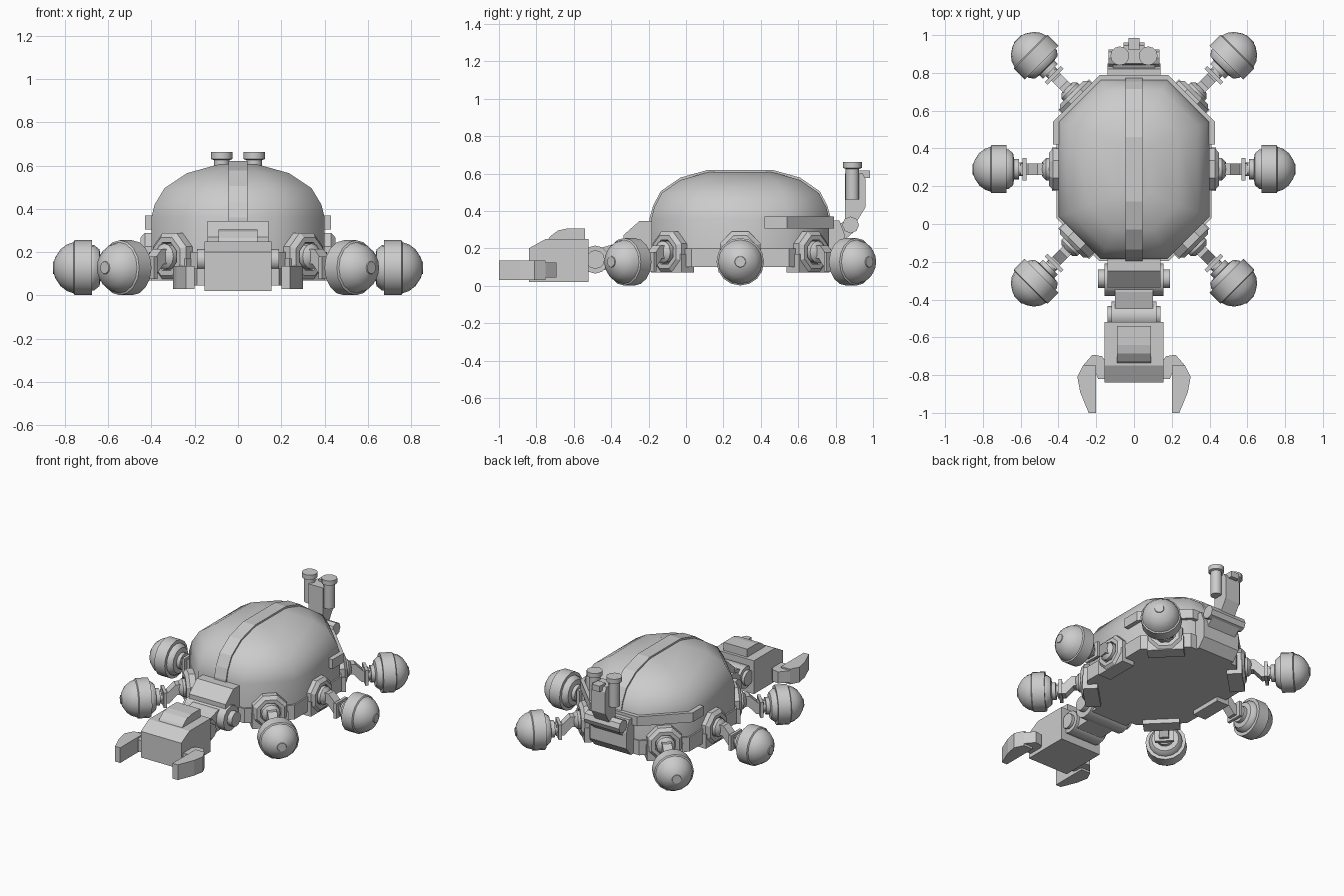
import bpy, bmesh, math
from mathutils import Matrix, Vector

CY = 0.29  # body centre along y


def finish(name, bm, mat=None, smooth=None):
    bmesh.ops.recalc_face_normals(bm, faces=bm.faces[:])
    if mat is not None:
        bm.transform(mat)
    me = bpy.data.meshes.new(name)
    bm.to_mesh(me)
    bm.free()
    ob = bpy.data.objects.new(name, me)
    bpy.context.collection.objects.link(ob)
    if smooth:
        bpy.ops.object.select_all(action='DESELECT')
        ob.select_set(True)
        bpy.context.view_layer.objects.active = ob
        bpy.ops.object.shade_smooth_by_angle(angle=math.radians(smooth))
    return ob


def loft(name, rings, mat=None, smooth=None):
    bm = bmesh.new()
    vs = [[bm.verts.new(p) for p in r] for r in rings]
    n = len(vs[0])
    for a, b in zip(vs, vs[1:]):
        for i in range(n):
            bm.faces.new((a[i], a[(i + 1) % n], b[(i + 1) % n], b[i]))
    bm.faces.new(vs[0])
    bm.faces.new(vs[-1])
    return finish(name, bm, mat, smooth)


def prism(name, pts, lo, hi, axis='x', mat=None):
    f = {'x': lambda a, b, t: (t, a, b), 'y': lambda a, b, t: (a, t, b),
         'z': lambda a, b, t: (a, b, t)}[axis]
    return loft(name, [[f(a, b, t) for a, b in pts] for t in (lo, hi)], mat)


def box(name, x0, x1, y0, y1, z0, z1, mat=None):
    return prism(name, [(x0, y0), (x1, y0), (x1, y1), (x0, y1)], z0, z1, 'z', mat)


def lathe(name, prof, cy=0, cz=0, n=16, mat=None, smooth=35, phase=0.0):
    """Revolve (x, radius) pairs around the x axis."""
    return loft(name, [[(x, cy + r * math.cos(phase + 2 * math.pi * i / n),
                         cz + r * math.sin(phase + 2 * math.pi * i / n)) for i in range(n)]
                       for x, r in prof], mat, smooth)


def octagon(hx, hy, c):
    return [(hx, CY - hy + c), (hx, CY + hy - c), (hx - c, CY + hy), (-hx + c, CY + hy),
            (-hx, CY + hy - c), (-hx, CY - hy + c), (-hx + c, CY - hy), (hx - c, CY - hy)]


# --- Body: smooth eight-sided dome, base ledge
dome = [(0.40, 0.475, 0.12), (0.40, 0.475, 0.36), (0.385, 0.46, 0.42), (0.34, 0.42, 0.495),
        (0.235, 0.32, 0.565), (0.08, 0.17, 0.608)]
loft("dome_shell", [[(x, y, z) for x, y in octagon(hx, hy, hx * 0.56)] for hx, hy, z in dome], smooth=50)
prism("base_ledge", octagon(0.41, 0.485, 0.225), 0.10, 0.20, 'z')

# Raised spine strip
prism("spine_strip", [(-0.195, 0.2), (-0.195, 0.36), (-0.175, 0.43), (-0.135, 0.505), (-0.03, 0.578),
                      (0.12, 0.62), (0.46, 0.62), (0.61, 0.578), (0.715, 0.505), (0.755, 0.43),
                      (0.775, 0.36), (0.775, 0.2)], -0.045, 0.045)

# Belt round the back half of the dome
belt = octagon(0.43, 0.5, 0.25)[1:5]
inner = octagon(0.385, 0.46, 0.22)[1:5]
prism("rear_belt", [(0.43, 0.42)] + belt + [(-0.43, 0.42), (-0.385, 0.42)] + inner[::-1] + [(0.385, 0.42)],
      0.305, 0.37, 'z')

# --- Six legs, modelled along +x from the body wall and then placed
wheel = [(0.19, 0.035), (0.21, 0.035), (0.21, 0.055), (0.235, 0.055), (0.24, 0.085), (0.265, 0.105),
         (0.275, 0.105), (0.275, 0.127), (0.355, 0.127), (0.36, 0.118), (0.39, 0.108), (0.42, 0.085),
         (0.443, 0.05), (0.45, 0.03), (0.455, 0.028)]


def leg(label, x, y, deg):
    m = Matrix.Translation((x, y, 0)) @ Matrix.Rotation(math.radians(deg), 4, 'Z')
    e = math.pi / 8
    lathe(label + "_mount", [(-0.05, 0.118), (0.03, 0.118), (0.05, 0.095), (0.05, 0.07), (0.03, 0.065)],
          0, 0.18, 8, m, None, e)
    box(label + "_mount_foot", -0.06, 0.035, -0.115, 0.115, 0.07, 0.17, m)
    lathe(label + "_socket", [(0.02, 0.06), (0.065, 0.06), (0.085, 0.04), (0.09, 0.02)], 0, 0.18, 12, m)
    # bent arm
    for_arm = [(0.06, 0.215), (0.11, 0.215), (0.16, 0.165), (0.20, 0.165),
               (0.20, 0.09), (0.15, 0.09), (0.10, 0.145), (0.06, 0.145)]
    prism(label + "_arm", for_arm, -0.03, 0.03, 'y', m)
    box(label + "_bracket", 0.17, 0.19, -0.06, 0.06, 0.075, 0.18, m)
    lathe(label + "_wheel", wheel, 0, 0.128, 16, m, 40)


for s, side in ((1, "right"), (-1, "left")):
    leg(side + "_front_leg", 0.295 * s, CY - 0.37, -45 if s > 0 else -135)
    leg(side + "_middle_leg", 0.40 * s, CY, 0 if s > 0 else 180)
    leg(side + "_rear_leg", 0.295 * s, CY + 0.37, 45 if s > 0 else 135)

# --- Front arm
prism("front_shoulder", [(-0.12, 0.10), (-0.12, 0.345), (-0.25, 0.345), (-0.335, 0.27), (-0.335, 0.22),
                         (-0.25, 0.10)], -0.14, 0.14)
lathe("shoulder_hinge", [(-0.155, 0.085), (0.155, 0.085)], -0.295, 0.165, 12)
lathe("shoulder_pin", [(-0.19, 0.05), (0.19, 0.05)], -0.29, 0.165, 12)
prism("front_arm", [(-0.29, 0.09), (-0.29, 0.23), (-0.36, 0.23), (-0.5, 0.19), (-0.5, 0.08)], -0.1, 0.1)
lathe("wrist_hinge", [(-0.14, 0.05), (-0.12, 0.05), (-0.12, 0.075), (0.12, 0.075), (0.12, 0.05), (0.14, 0.05)],
      -0.485, 0.14, 12)
prism("head_block", [(-0.52, 0.02), (-0.84, 0.02), (-0.84, 0.2), (-0.75, 0.25), (-0.52, 0.25)], -0.155, 0.155)
prism("head_hump", [(-0.54, 0.2), (-0.76, 0.2), (-0.755, 0.225), (-0.725, 0.265), (-0.685, 0.295),
                    (-0.64, 0.305), (-0.54, 0.305)], -0.09, 0.09)

# Claws
for s, side in ((1, "right"), (-1, "left")):
    prism(side + "_claw", [(s * x, y) for x, y in [(0.2, -1), (0.24, -1), (0.285, -0.89), (0.3, -0.81),
          (0.27, -0.75), (0.2, -0.75)]], 0.03, 0.135, 'z')
    prism(side + "_claw_knuckle", [(s * x, y) for x, y in [(0.14, -0.82), (0.19, -0.82), (0.21, -0.77),
          (0.27, -0.75), (0.22, -0.692), (0.17, -0.7), (0.14, -0.74)]], 0.045, 0.125, 'z')

# --- Rear periscope
prism("rear_shoulder", [(0.72, 0.10), (0.80, 0.10), (0.85, 0.16), (0.85, 0.27), (0.82, 0.35), (0.72, 0.35)],
      -0.14, 0.14)
lathe("periscope_hinge", [(-0.135, 0.045), (0.135, 0.045)], 0.88, 0.325, 8)
prism("periscope_hinge_support", [(0.82, 0.22), (0.82, 0.33), (0.88, 0.36), (0.9, 0.29)], -0.11, 0.11)
prism("periscope_column", [(0.85, 0.30), (0.85, 0.60), (0.945, 0.60), (0.96, 0.57), (0.96, 0.42),
                           (0.905, 0.33)], -0.055, 0.055)
box("periscope_lug", -0.03, 0.03, 0.92, 0.985, 0.575, 0.615)
for s, side in ((1, "right"), (-1, "left")):
    m = Matrix.Translation((s * 0.075, 0.89, 0)) @ Matrix.Rotation(-math.pi / 2, 4, 'Y')
    lathe(side + "_eye_tube", [(0.46, 0.036), (0.625, 0.036), (0.63, 0.05), (0.662, 0.05)], n=12, mat=m)
